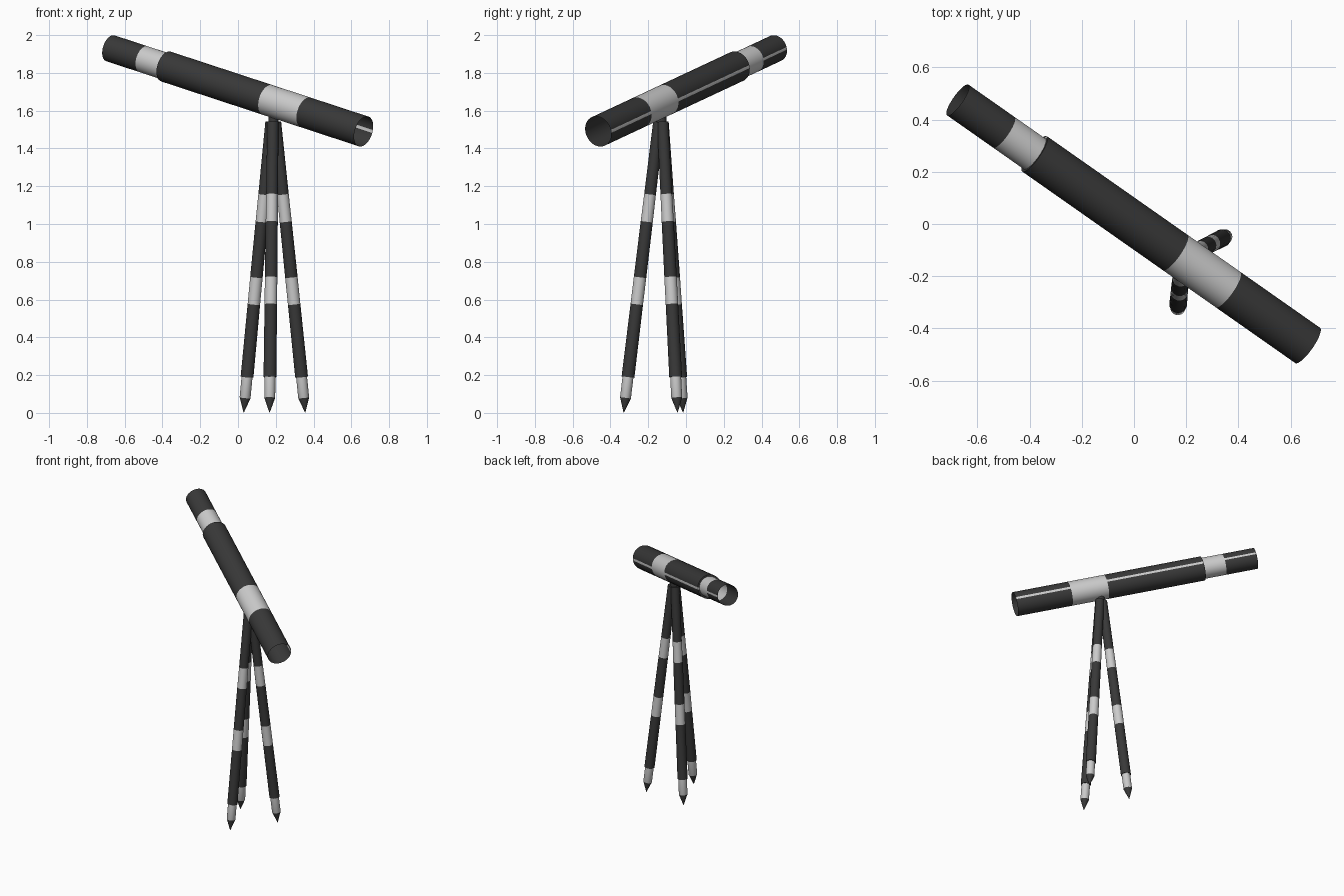
import bpy, bmesh, math
from mathutils import Vector

if "Cube" in bpy.data.objects:
    bpy.data.objects.remove(bpy.data.objects["Cube"])


def material(name, value):
    m = bpy.data.materials.new(name)
    m.diffuse_color = (value, value, value, 1)
    m.use_nodes = True
    m.node_tree.nodes["Principled BSDF"].inputs["Base Color"].default_value = m.diffuse_color
    return m


DARK, LIGHT = 0, 1
MATS = [material("dark_grey", 0.04), material("light_grey", 0.55)]


def lathe(name, start, end, profile, sides=32, caps=False, stripe=False):
    """Turn (distance, radius, colour of the next section) about the line start -> end."""
    start, end = Vector(start), Vector(end)
    axis = (end - start).normalized()
    u = axis.cross(Vector((0, 0, 1))).normalized()
    v = axis.cross(u)
    bm = bmesh.new()
    rings = []
    for d, r, _ in profile:
        c = start + axis * d
        angles = [(i - 0.5) * math.tau / sides for i in range(sides)]
        rings.append([bm.verts.new(c + r * (u * math.cos(a) + v * math.sin(a))) for a in angles])
    for k in range(len(rings) - 1):
        for i in range(sides):
            j = (i + 1) % sides
            f = bm.faces.new((rings[k][i], rings[k][j], rings[k + 1][j], rings[k + 1][i]))
            f.material_index = LIGHT if stripe and i == 0 else profile[k][2]
    if caps:
        bm.faces.new(rings[0][::-1])
        bm.faces.new(rings[-1])
    me = bpy.data.meshes.new(name)
    bm.to_mesh(me)
    bm.free()
    for m in MATS:
        me.materials.append(m)
    ob = bpy.data.objects.new(name, me)
    bpy.context.collection.objects.link(ob)
    bpy.context.view_layer.objects.active = ob
    bpy.ops.object.select_all(action='DESELECT')
    ob.select_set(True)
    bpy.ops.object.shade_smooth_by_angle(angle=math.radians(30))
    return ob


# Open telescope tubes, with a thin light seam along one side
front, back = (0.665, -0.465, 1.49), (-0.675, 0.475, 1.93)
R, r = 0.083, 0.072
lathe("main_tube", front, back,
      [(0, R, DARK), (0.386, R, LIGHT), (0.642, R, DARK), (1.323, R, DARK), (1.323, r, DARK)],
      stripe=True)
lathe("eyepiece_tube", front, back,
      [(1.30, r, LIGHT), (1.472, r, DARK), (1.695, r, DARK)], stripe=True)

# Short post joining the tripod to the tube
lathe("mount_post", (0.187, -0.13, 1.50), (0.1871, -0.13, 1.58),
      [(0, 0.027, DARK), (0.075, 0.027, DARK)], caps=True)

# Tripod legs: pointed foot, light ferrule, banded shaft
hub = Vector((0.186, -0.13, 1.54))
feet = {"front_leg": (0.167, -0.33, 0), "right_leg": (0.356, -0.045, 0), "left_leg": (0.03, -0.015, 0)}
for name, foot in feet.items():
    foot = Vector(foot)
    out = foot - hub
    out.z = 0
    top = hub + out.normalized() * 0.014
    s = (top - foot).length / 1.54
    lathe(name, foot, top,
          [(0.002, 0.001, DARK), (0.08 * s, 0.029, LIGHT), (0.19 * s, 0.029, DARK),
           (0.19 * s, 0.034, DARK), (0.575 * s, 0.033, LIGHT), (0.718 * s, 0.033, DARK),
           (1.012 * s, 0.032, LIGHT), (1.157 * s, 0.031, DARK), (1.54 * s, 0.030, DARK)],
          sides=24, caps=True)
